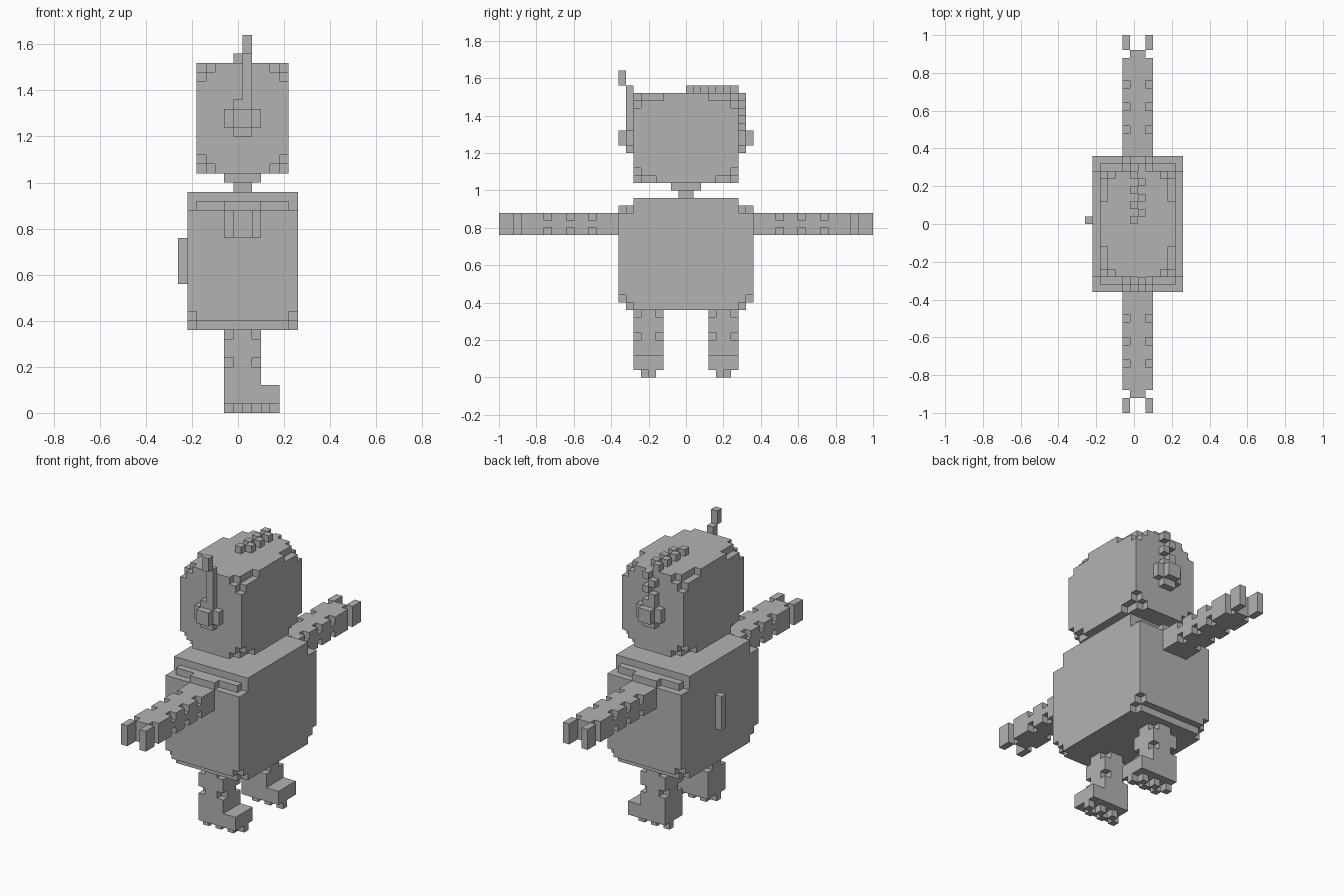
import bpy, bmesh

if "Cube" in bpy.data.objects:
    bpy.data.objects.remove(bpy.data.objects["Cube"])

V = 0.04                      # cube size of the block grid
X0 = -0.26                    # x of grid column 0

grey = bpy.data.materials.new("plain grey")
grey.diffuse_color = (0.45, 0.45, 0.45, 1)
grey.use_nodes = True
grey.node_tree.nodes["Principled BSDF"].inputs["Base Color"].default_value = grey.diffuse_color


def box(x0, x1, y0, y1, z0, z1):
    """All grid cells inside a block."""
    return {(x, y, z) for x in range(x0, x1) for y in range(y0, y1) for z in range(z0, z1)}


def flip(cells):
    """Mirror cells across y = 0."""
    return {(x, -1 - y, z) for x, y, z in cells}


def build(name, cells):
    """Skin a set of cells with its outer faces and merge the flat areas."""
    bm = bmesh.new()
    for c in cells:
        for axis in range(3):
            for side in (0, 1):
                n = list(c)
                n[axis] += 2 * side - 1
                if tuple(n) in cells:
                    continue
                u, w = (axis + 1) % 3, (axis + 2) % 3
                ring = []
                for du, dw in ((0, 0), (1, 0), (1, 1), (0, 1)):
                    p = list(c)
                    p[axis] += side
                    p[u] += du
                    p[w] += dw
                    ring.append(bm.verts.new((p[0] * V + X0, p[1] * V, p[2] * V)))
                bm.faces.new(ring if side else ring[::-1])
    bmesh.ops.remove_doubles(bm, verts=bm.verts, dist=0.001)
    bmesh.ops.dissolve_limit(bm, angle_limit=0.01, verts=bm.verts, edges=bm.edges)
    me = bpy.data.meshes.new(name)
    bm.to_mesh(me)
    bm.free()
    me.materials.append(grey)
    ob = bpy.data.objects.new(name, me)
    bpy.context.collection.objects.link(ob)


# Torso with stepped long edges, cut one step deeper on the end layers
def torso_keeps(c):
    x, y, z = c
    end = x in (1, 12)
    a, b, t = min(y + 9, 8 - y), z - 9, 23 - z
    return a + b >= 1 + end and a + t >= 2 and not (end and a == t == 1)


build("torso", {c for c in box(1, 13, -9, 9, 9, 24) if torso_keeps(c)})
build("back_plate", box(0, 1, 0, 1, 14, 19))

# Neck
build("neck", box(6, 8, -1, 1, 24, 25) | box(5, 9, -2, 2, 25, 26))


# Head with chipped corners, longer chips along y
def head_keeps(c):
    x, y, z = c
    e, a, b = min(x - 2, 11 - x), min(y + 7, 6 - y), min(z - 26, 37 - z)
    reach = 4 if z > 31 else 3
    return e + a + b > 1 and not (e == b == 0 and a < reach)


build("head", {c for c in box(2, 12, -7, 7, 26, 38) if head_keeps(c)})

# Zigzag cable over the head and down to the ear
cable = {(6 + y % 2, y, 38) for y in range(7)}
cable |= {(6 + z % 2, 7, z) for z in range(34, 38)}
build("head_cable", cable)

# Antenna on the other ear
build("antenna", box(7, 8, -8, -7, 34, 39) | box(7, 8, -9, -8, 39, 41))

# Ears, arms and legs, one of each per side
ear = box(6, 8, 7, 8, 30, 34) | box(5, 9, 7, 8, 31, 33) | box(6, 8, 8, 9, 31, 33)

arm = box(5, 9, 9, 22, 19, 22) | box(5, 9, 8, 9, 22, 23)
arm -= {(x, y, z) for x in (5, 8) for y in (12, 15, 18) for z in (19, 21)}
hand = box(6, 8, 22, 23, 19, 22) | box(5, 6, 23, 25, 19, 22) | box(8, 9, 23, 25, 19, 22)

leg = box(5, 9, 3, 7, 3, 9)
leg -= {(x, y, z) for x in (5, 8) for y in (3, 6) for z in (5, 8)}
foot = box(5, 11, 3, 7, 1, 3) | {(x, 4 + x % 2, 0) for x in range(5, 11)}

for part, cells in (("ear", ear), ("arm", arm), ("hand", hand), ("leg", leg), ("foot", foot)):
    build("left_" + part, cells)
    build("right_" + part, flip(cells))
